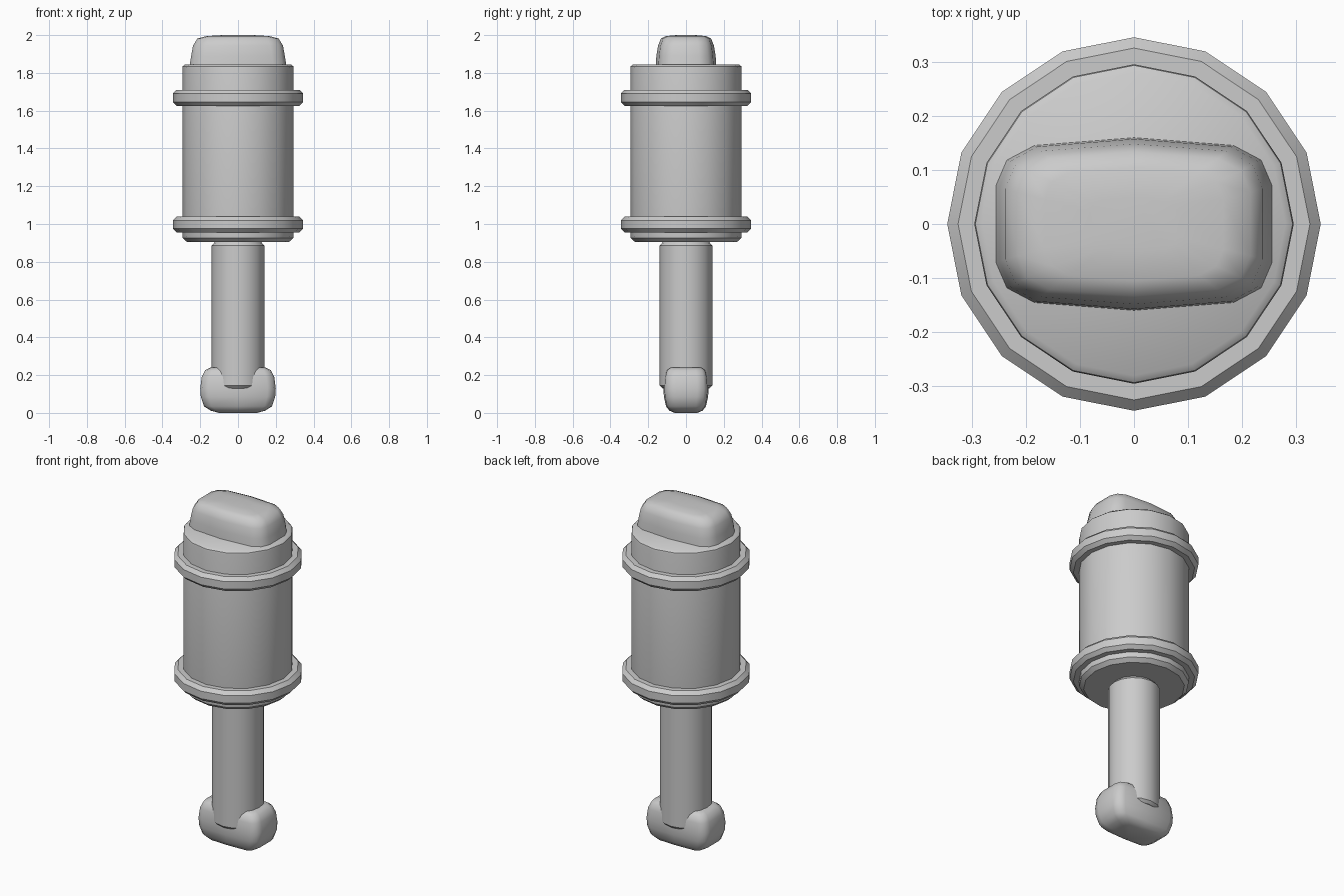
import bpy, bmesh, math

cube = bpy.data.objects.get("Cube")
if cube:
    bpy.data.objects.remove(cube, do_unlink=True)

grey = bpy.data.materials.new("plain grey")
grey.use_nodes = True
grey.diffuse_color = (0.6, 0.6, 0.6, 1)
grey.node_tree.nodes["Principled BSDF"].inputs["Base Color"].default_value = (0.6, 0.6, 0.6, 1)


def loft(name, loops, closed=False, sharp=40):
    """Skin a stack of matching loops; cap the ends, or join last to first."""
    bm = bmesh.new()
    rings = [[bm.verts.new(p) for p in loop] for loop in loops]
    pairs = list(zip(rings, rings[1:])) + ([(rings[-1], rings[0])] if closed else [])
    for low, high in pairs:
        for i in range(len(low)):
            j = (i + 1) % len(low)
            bm.faces.new((low[i], low[j], high[j], high[i]))
    if not closed:
        bm.faces.new(rings[0][::-1])
        bm.faces.new(rings[-1])
    bmesh.ops.recalc_face_normals(bm, faces=bm.faces)
    mesh = bpy.data.meshes.new(name)
    bm.to_mesh(mesh)
    bm.free()
    obj = bpy.data.objects.new(name, mesh)
    bpy.context.collection.objects.link(obj)
    mesh.materials.append(grey)
    bpy.ops.object.select_all(action="DESELECT")
    obj.select_set(True)
    bpy.context.view_layer.objects.active = obj
    bpy.ops.object.shade_smooth_by_angle(angle=math.radians(sharp))
    return obj


def turned(name, profile, closed=False, sides=16):
    """Round part from (radius, height) pairs."""
    turn = [math.tau * i / sides for i in range(sides)]
    return loft(name, [[(r * math.cos(a), r * math.sin(a), z) for a in turn]
                       for r, z in profile], closed)


def block(name, layers, corner):
    """Rounded block from (half width, half depth, height) layers."""
    quarter = corner + [(0, 1)]
    left = quarter + [(-x, y) for x, y in corner[::-1]]
    outline = left + [(-x, -y) for x, y in left]
    return loft(name, [[(x * w, y * d, z) for x, y in outline]
                       for w, d, z in layers], sharp=60)


# Barrel with softened rims
turned("barrel", [(0.27, 0.905), (0.293, 0.925), (0.295, 0.94),
                  (0.295, 1.825), (0.293, 1.835), (0.28, 1.845)])

# Raised bands around the barrel
for name, z in (("lower_band", 0.997), ("upper_band", 1.668)):
    turned(name, [(0.28, z - 0.042), (0.325, z - 0.042), (0.345, z - 0.022),
                  (0.345, z + 0.022), (0.325, z + 0.042), (0.28, z + 0.042)], True)

# Shaft below the barrel
turned("shaft", [(0.125, 0.13), (0.14, 0.145), (0.14, 0.885), (0.122, 0.905)])

# Grip block on top
block("top_grip", [(0.257, 0.16, 1.835), (0.248, 0.157, 1.89), (0.238, 0.148, 1.945),
                   (0.215, 0.133, 1.982), (0.165, 0.105, 1.995), (0.08, 0.05, 2.0)],
      [(1, 0.44), (0.92, 0.74), (0.72, 0.91)])

# Foot block across the end of the shaft
block("foot_block", [(0.10, 0.06, 0.0), (0.145, 0.088, 0.012), (0.18, 0.106, 0.035),
                     (0.197, 0.117, 0.085), (0.2, 0.12, 0.13), (0.192, 0.115, 0.19),
                     (0.175, 0.105, 0.225), (0.145, 0.085, 0.24)],
      [(1, 0.5), (0.95, 0.8), (0.78, 0.95)])
